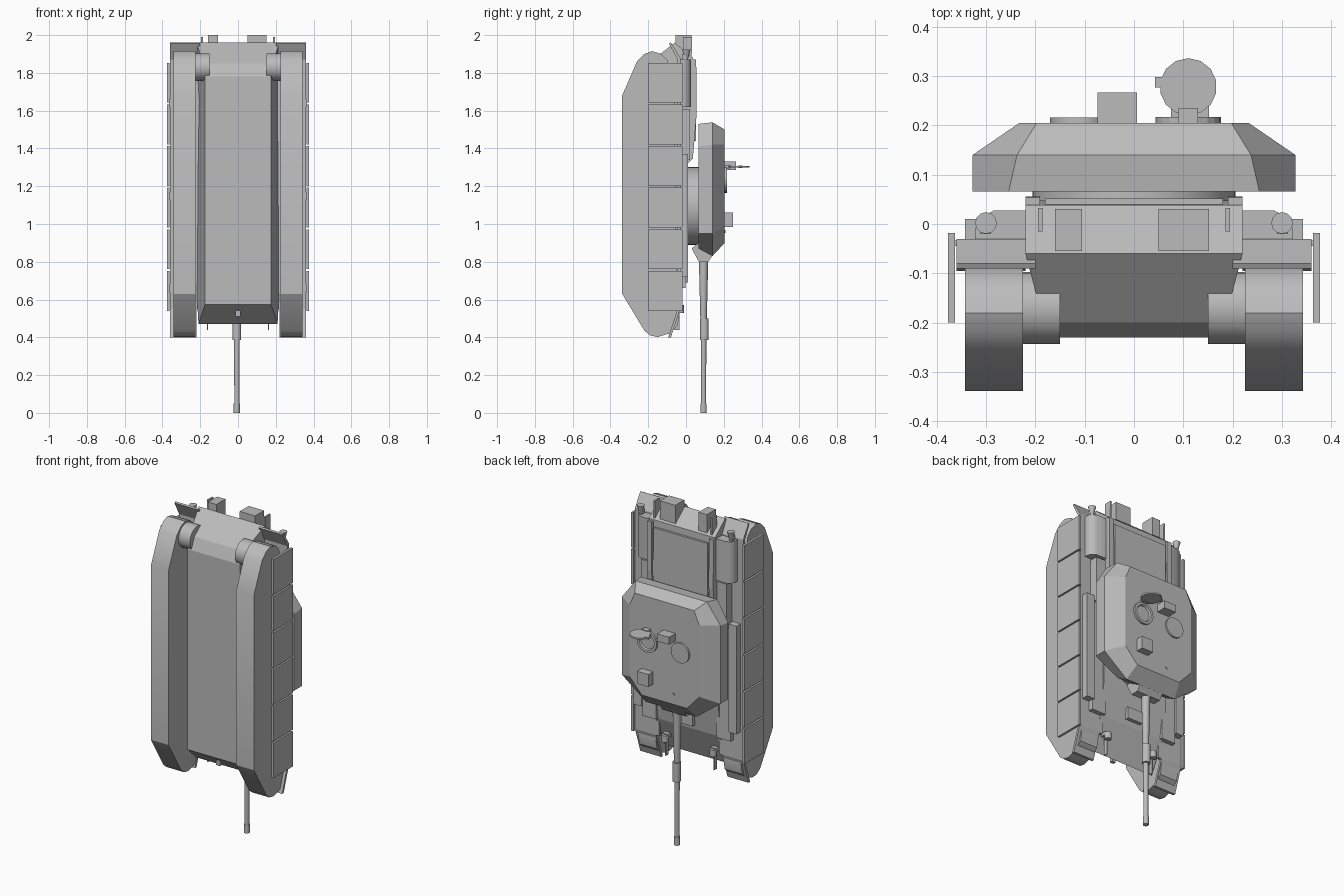
import bpy, bmesh, math
from mathutils import Vector, Matrix

if "Cube" in bpy.data.objects:
    bpy.data.objects.remove(bpy.data.objects["Cube"])

grey = bpy.data.materials.new("plain_grey")
grey.diffuse_color = (0.5, 0.5, 0.5, 1)
grey.use_nodes = True
grey.node_tree.nodes["Principled BSDF"].inputs["Base Color"].default_value = grey.diffuse_color


def finish(bm, name, smooth=None):
    bmesh.ops.recalc_face_normals(bm, faces=bm.faces)
    me = bpy.data.meshes.new(name)
    bm.to_mesh(me)
    bm.free()
    ob = bpy.data.objects.new(name, me)
    bpy.context.collection.objects.link(ob)
    me.materials.append(grey)
    if smooth:
        bpy.ops.object.select_all(action='DESELECT')
        ob.select_set(True)
        bpy.context.view_layer.objects.active = ob
        bpy.ops.object.shade_smooth_by_angle(angle=math.radians(smooth))
    return ob


def loft(name, rings, smooth=None):
    """Closed solid through rings that share a point count."""
    bm = bmesh.new()
    vs = [[bm.verts.new(p) for p in r] for r in rings]
    n = len(rings[0])
    for a, b in zip(vs, vs[1:]):
        for i in range(n):
            j = (i + 1) % n
            bm.faces.new((a[i], a[j], b[j], b[i]))
    bm.faces.new(vs[0])
    bm.faces.new(vs[-1])
    return finish(bm, name, smooth)


def prism(name, yz, x0, x1, smooth=None):
    return loft(name, [[(x, y, z) for y, z in yz] for x in (x0, x1)], smooth)


def box(name, x, y, z):
    return prism(name, [(y[0], z[0]), (y[1], z[0]), (y[1], z[1]), (y[0], z[1])], *x)


def rod(name, a, b, r0, r1=None, n=24):
    a, b = Vector(a), Vector(b)
    d = b - a
    bm = bmesh.new()
    m = Matrix.Translation((a + b) / 2) @ d.to_track_quat('Z', 'Y').to_matrix().to_4x4()
    bmesh.ops.create_cone(bm, cap_ends=True, segments=n, radius1=r0,
                          radius2=r0 if r1 is None else r1, depth=d.length, matrix=m)
    return finish(bm, name, 35)


# Hull: side profile whose half width narrows toward the belly
hull = [(-.23, .575), (-.10, .47), (-.02, .66), (.01, .87), (.01, 1.32), (.033, 1.345),
        (.048, 1.58), (.038, 1.88), (-.06, 1.96), (-.20, 1.85), (-.23, 1.78)]


def half_width(y):
    return .175 + .045 * min(1, (y + .23) / .17)


loft("hull", [[(s * half_width(y), y, z) for y, z in hull] for s in (-1, 1)])
box("driver_hatch", (-.05, .05), (-.012, .01), (.69, .76))
box("tow_hook", (-.012, .012), (-.19, -.17), (.51, .55))
box("deck_panel", (-.18, .18), (.03, .052), (1.44, 1.84))
box("rear_box_small", (-.16, -.105), (-.055, .03), (1.89, 2.0))
box("rear_box_large", (.05, .152), (-.055, .03), (1.89, 2.0))

# Track outline, front at low z
track = [(-.338, .63), (-.338, 1.68), (-.26, 1.86), (-.22, 1.9), (-.18, 1.915), (-.13, 1.9),
         (-.10, 1.87), (-.08, 1.80), (-.06, 1.65), (-.05, .6), (-.035, .52), (-.045, .46),
         (-.09, .42), (-.15, .402), (-.19, .41), (-.22, .435)]
bin_top = [(.21, -.03), (.21, .027), (.285, .027), (.312, .012), (.322, -.01), (.322, -.03)]

for s, side in ((-1, "left"), (1, "right")):
    def span(a, b):
        return (s * a, s * b)

    prism(side + "_track", track, s * .225, s * .342, 30)
    rod(side + "_final_drive", (s * .15, -.17, 1.83), (s * .23, -.17, 1.83), .073)

    # Fender with tilted flaps at both ends
    box(side + "_fender", span(.20, .36), (-.045, -.03), (.55, 1.88))
    prism(side + "_front_flap", [(-.045, .55), (-.03, .55), (-.08, .40), (-.095, .40)], s * .22, s * .36)
    prism(side + "_rear_flap", [(-.045, 1.87), (-.03, 1.88), (-.08, 1.96), (-.09, 1.955)], s * .20, s * .36)

    # Six skirt panels with narrow gaps
    for i in range(6):
        z = .54 + i * .2205
        box(f"{side}_skirt_{i + 1}", span(.363, .377), (-.20, -.018), (z, z + .211))
    for i in range(3):
        box(f"{side}_skirt_bracket_{i + 1}", span(.335, .366), (-.045, -.033),
            (.64 + i * .49, .68 + i * .49))

    # Stowage on the fender
    loft(side + "_rear_bin", [[(s * x, y, z) for x, y in bin_top] for z in (1.62, 1.87)], 50)
    box(side + "_middle_bin", span(.21, .285), (-.03, .02), (1.34, 1.61))
    box(side + "_long_bin", span(.29, .342), (-.035, .01), (.72, 1.37))
    box(side + "_inner_bin", span(.20, .295), (-.035, -.002), (.66, 1.34))

    # Deck rail, rear lamp, lifting fin and headlamp
    prism(side + "_deck_rail", [(.02, 1.345), (.036, 1.345), (.056, 1.58), (.054, 1.87), (.02, 1.87)],
          s * .19, s * .22)
    box(side + "_lamp_post", span(.29, .312), (-.02, 0), (1.86, 1.9))
    rod(side + "_rear_lamp", (s * .30, .002, 1.87), (s * .30, .002, 1.925), .008, .022, 12)
    prism(side + "_lifting_fin", [(-.015, 1.9), (.03, 1.88), (.032, 1.99), (-.015, 1.99)],
          s * .185, s * .195)
    rod(side + "_headlamp", (s * .16, -.03, .53), (s * .16, -.03, .57), .02, .02, 12)
    box(side + "_headlamp_bracket", span(.14, .18), (-.075, -.03), (.555, .575))
    box(side + "_lamp_guard", span(.158, .164), (-.06, -.035), (.44, .56))

# Turret: three stacked octagons
def octagon(y, rear_x, rear_z, wide_x, z_back, z_front, front_x, front_z):
    half = [(rear_x, rear_z), (wide_x, z_back), (wide_x, z_front), (front_x, front_z)]
    return [(x, y, z) for x, z in half] + [(-x, y, z) for x, z in reversed(half)]


loft("turret", [octagon(.066, .254, 1.53, .327, 1.41, .95, .17, .87),
                octagon(.14, .237, 1.538, .327, 1.42, .95, .17, .83),
                octagon(.205, .197, 1.50, .232, 1.42, .99, .15, .90)])
rod("turret_ring", (0, .0, 1.095), (0, .07, 1.095), .206, n=40)

# Gun and mantlet
prism("mantlet", [(.03, .87), (.068, .80), (.118, .80), (.145, .84), (.14, .9), (.066, .9)], -.085, .075)
gx, gy = -.006, .093
rod("barrel_base", (gx, gy, .82), (gx, gy, .49), .025, .017)
rod("barrel", (gx, gy, .5), (gx, gy, .04), .015, .0135)
rod("muzzle", (gx, gy, .05), (gx, gy, 0), .0165)
rod("fume_extractor", (gx, gy + .004, .5), (gx, gy + .004, .385), .023)

# Roof: cupola with upright open hatch, second hatch and sights
bm = bmesh.new()
m = Matrix.Translation((.11, .205, 1.235)) @ Matrix.Rotation(-math.pi / 2, 4, 'X')
rings = [[bm.verts.new(m @ Vector((r * math.cos(a), r * math.sin(a), h)))
          for a in (i * math.tau / 20 for i in range(20))]
         for r, h in ((.066, -.01), (.066, .012), (.05, .012), (.045, .002))]
for a, b in zip(rings, rings[1:]):
    for i in range(20):
        j = (i + 1) % 20
        bm.faces.new((a[i], a[j], b[j], b[i]))
bm.faces.new(rings[-1])
finish(bm, "cupola_ring")
rod("open_hatch", (.11, .278, 1.298), (.11, .278, 1.308), .058, n=14)
box("hatch_hinge", (.09, .13), (.205, .235), (1.295, 1.312))
box("hatch_handle", (.043, .058), (.277, .298), (1.297, 1.309))
rod("loader_hatch", (-.11, .2, 1.225), (-.11, .216, 1.225), .06, n=20)
box("commander_sight", (-.074, .006), (.2, .266), (1.285, 1.33))
box("gunner_sight", (.075, .152), (.2, .25), (.985, 1.06))
rod("antenna_base", (-.06, .2, .96), (-.06, .21, .96), .008, n=10)
